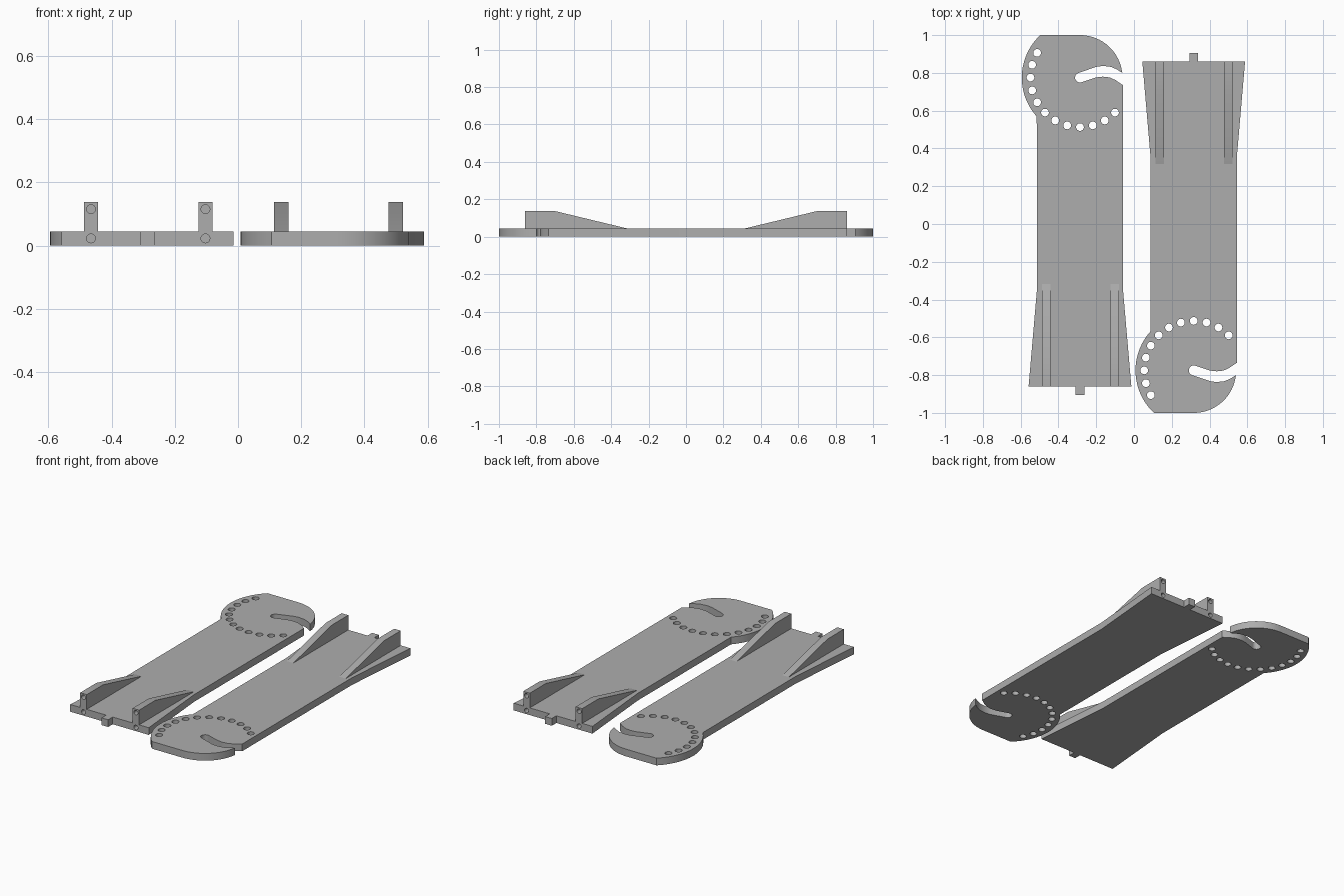
import bpy, bmesh, math
from mathutils import Matrix, Vector

if "Cube" in bpy.data.objects:
    bpy.data.objects.remove(bpy.data.objects["Cube"])

T = 0.045            # plate thickness
CX, CY = -0.286, 0.775   # centre of the round head
FOOT = -0.86         # y of the foot end

grey = bpy.data.materials.new("plain grey")
grey.diffuse_color = (0.42, 0.42, 0.42, 1)
grey.use_nodes = True
grey.node_tree.nodes["Principled BSDF"].inputs["Base Color"].default_value = grey.diffuse_color


def arc(r, a0, a1, n, cx=CX, cy=CY):
    """Points along an arc, angles in degrees."""
    return [(cx + r * math.cos(math.radians(a0 + (a1 - a0) * i / n)),
             cy + r * math.sin(math.radians(a0 + (a1 - a0) * i / n))) for i in range(n + 1)]


def prism(name, pts, step):
    """Extrude a closed 3D polygon by a vector."""
    bm = bmesh.new()
    face = bm.faces.new([bm.verts.new(p) for p in pts])
    ext = bmesh.ops.extrude_face_region(bm, geom=[face])
    bmesh.ops.translate(bm, vec=step, verts=[v for v in ext["geom"] if isinstance(v, bmesh.types.BMVert)])
    return finish(name, bm)


def finish(name, bm):
    bmesh.ops.recalc_face_normals(bm, faces=bm.faces)
    me = bpy.data.meshes.new(name)
    bm.to_mesh(me)
    bm.free()
    me.materials.append(grey)
    ob = bpy.data.objects.new(name, me)
    bpy.context.collection.objects.link(ob)
    return ob


def drill(ob, holes):
    """Cut cylinders given as (centre, radius, depth, axis)."""
    bm = bmesh.new()
    for c, r, d, axis in holes:
        rot = Matrix.Rotation(math.pi / 2, 4, 'X') if axis == 'Y' else Matrix()
        bmesh.ops.create_cone(bm, cap_ends=True, segments=24, radius1=r, radius2=r, depth=d,
                              matrix=Matrix.Translation(c) @ rot)
    cutter = finish("hole_cutter", bm)
    cutter.hide_render = True
    mod = ob.modifiers.new("holes", 'BOOLEAN')
    mod.operation, mod.solver, mod.object = 'DIFFERENCE', 'EXACT', cutter
    bpy.context.view_layer.objects.active = ob
    bpy.ops.object.modifier_apply(modifier=mod.name)
    bpy.data.objects.remove(cutter)


def smooth(ob):
    bpy.ops.object.select_all(action='DESELECT')
    ob.select_set(True)
    bpy.context.view_layer.objects.active = ob
    bpy.ops.object.shade_smooth_by_angle(angle=math.radians(30))


def build_arm(side):
    # arm outline, counter-clockwise: foot with tab, shaft, hook slot, round head
    outline = [(-0.558, FOOT), (-0.309, FOOT), (-0.309, -0.905), (-0.263, -0.905), (-0.263, FOOT),
               (-0.014, FOOT), (-0.058, -0.35), (-0.058, 0.735),
               (-0.098, 0.762), (-0.128, 0.776), (-0.165, 0.780), (-0.20, 0.776)]
    outline += arc(0.026, 288, 108, 10)[::1]
    outline += [(-0.20, 0.832), (-0.165, 0.837), (-0.122, 0.832), (-0.09, 0.818), (-0.062, 0.80)]
    outline += arc(0.225, 8, 90, 18)
    outline += arc(0.308, 133, 222, 24)
    outline += [(-0.514, -0.35)]
    plate = prism(f"{side}_arm_plate", [(x, y, 0) for x, y in outline], Vector((0, 0, T)))

    # ring of index holes and lower screw holes in the foot
    screws = (-0.465, -0.103)
    holes = [((x, y, T / 2), 0.0205, 0.2, 'Z') for x, y in arc(0.262, 150, 315, 11)]
    holes += [((x, FOOT, T / 2), 0.014, 0.12, 'Y') for x in screws]
    drill(plate, holes)
    parts = [plate]

    # sloping ribs with upper screw holes
    for i, x in enumerate(screws):
        prof = [(FOOT, T), (FOOT, 0.137), (-0.70, 0.137), (-0.318, T)]
        rib = prism(f"{side}_rib_{i + 1}", [(x - 0.0225, y, z) for y, z in prof], Vector((0.045, 0, 0)))
        drill(rib, [((x, FOOT, 0.115), 0.014, 0.12, 'Y')])
        parts.append(rib)
    for ob in parts:
        smooth(ob)
    return parts


build_arm("left")

# the right arm is the same arm mirrored front to back
for ob in build_arm("right"):
    ob.data.transform(Matrix.Translation((0.602, 0, 0)) @ Matrix.Scale(-1, 4, (0, 1, 0)))
    ob.data.flip_normals()
